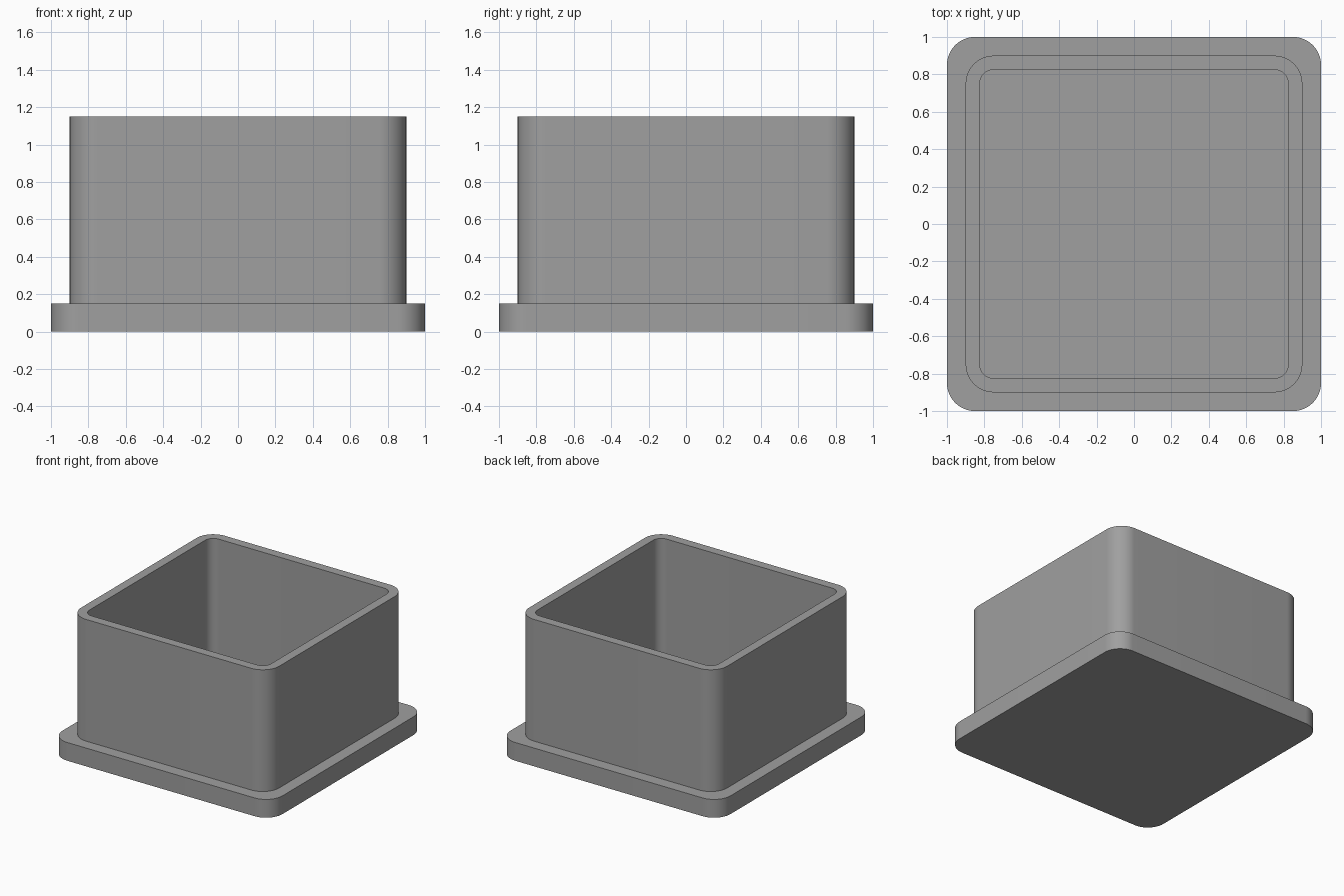
import bpy, bmesh, math

if "Cube" in bpy.data.objects:
    bpy.data.objects.remove(bpy.data.objects["Cube"])

grey = bpy.data.materials.new("plain grey")
grey.diffuse_color = (0.35, 0.35, 0.35, 1)
grey.use_nodes = True
grey.node_tree.nodes["Principled BSDF"].inputs["Base Color"].default_value = grey.diffuse_color


def rounded_square(half, radius, steps=16):
    """Counter-clockwise outline of a square with rounded corners."""
    points = []
    c = half - radius
    for quarter, (sx, sy) in enumerate([(1, 1), (-1, 1), (-1, -1), (1, -1)]):
        for i in range(steps + 1):
            a = math.pi / 2 * (quarter + i / steps)
            points.append((sx * c + radius * math.cos(a), sy * c + radius * math.sin(a)))
    return points


def loft(name, sections):
    """Skin (half width, corner radius, height) sections and cap both ends."""
    bm = bmesh.new()
    rings = [[bm.verts.new((x, y, z)) for x, y in rounded_square(h, r)]
             for h, r, z in sections]
    for low, high in zip(rings, rings[1:]):
        for i in range(len(low)):
            j = (i + 1) % len(low)
            bm.faces.new((low[i], low[j], high[j], high[i]))
    bm.faces.new(rings[0][::-1])
    bm.faces.new(rings[-1])
    mesh = bpy.data.meshes.new(name)
    bm.to_mesh(mesh)
    bm.free()
    mesh.materials.append(grey)
    obj = bpy.data.objects.new(name, mesh)
    bpy.context.collection.objects.link(obj)
    bpy.ops.object.select_all(action='DESELECT')
    obj.select_set(True)
    bpy.context.view_layer.objects.active = obj
    bpy.ops.object.shade_smooth_by_angle(angle=math.radians(30))
    return obj


# One solid: base flange, outer wall, rim, inner wall, inside floor
loft("flanged_box", [
    (1.0, 0.15, 0.0),
    (1.0, 0.15, 0.15),
    (0.9, 0.15, 0.15),
    (0.9, 0.15, 1.15),
    (0.825, 0.075, 1.15),
    (0.825, 0.075, 0.15),
])
